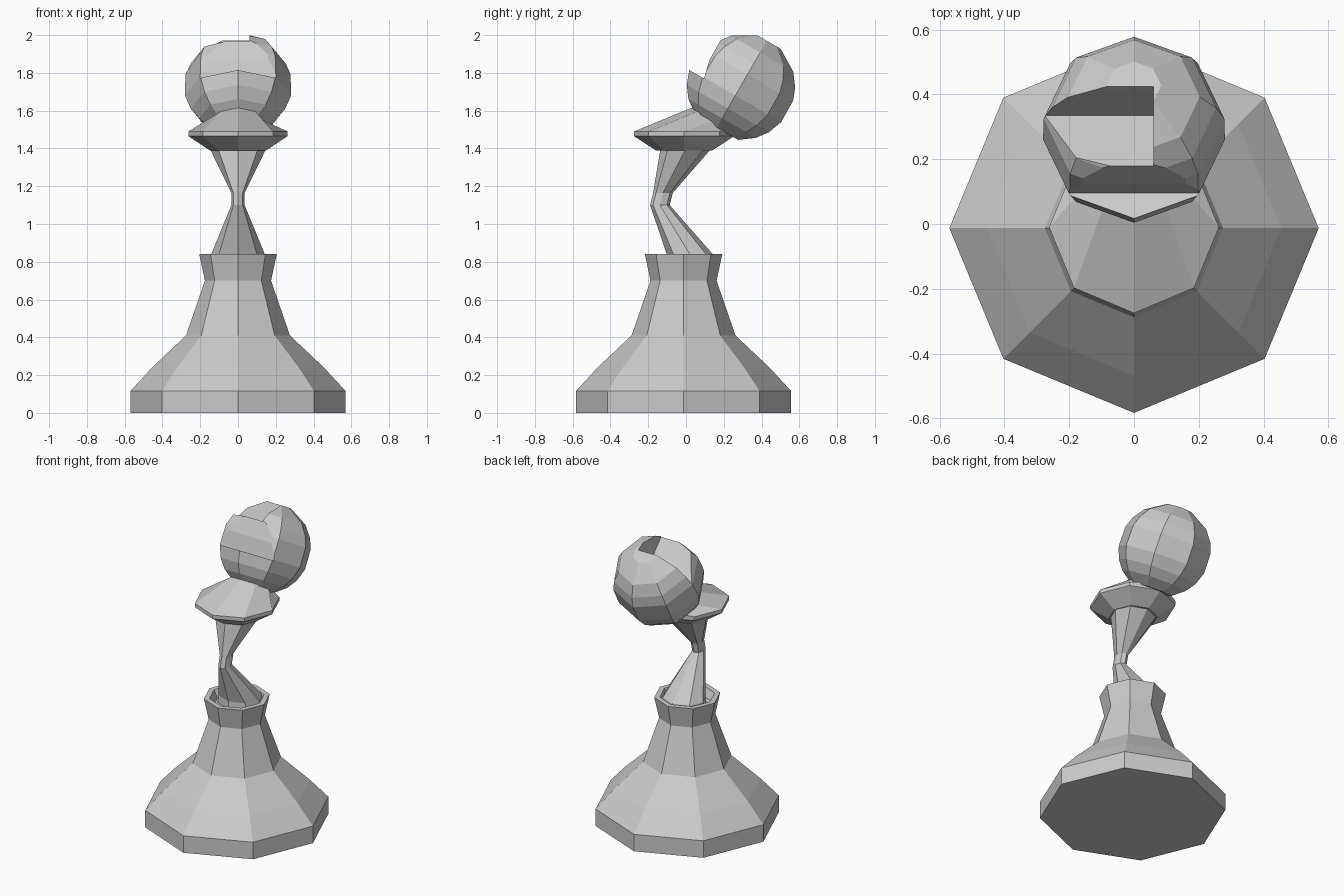
import bpy, bmesh
from math import sin, cos, pi, radians
from mathutils import Matrix, Vector

if "Cube" in bpy.data.objects:
    bpy.data.objects.remove(bpy.data.objects["Cube"])


def finish(name, bm):
    bmesh.ops.recalc_face_normals(bm, faces=bm.faces)
    mesh = bpy.data.meshes.new(name)
    bm.to_mesh(mesh)
    bm.free()
    ob = bpy.data.objects.new(name, mesh)
    bpy.context.collection.objects.link(ob)
    return ob


def loft(name, rings):
    """Eight-sided skin through rings given as (y, z, rx, ry, backward tilt in degrees)."""
    bm = bmesh.new()
    loops = []
    for y, z, rx, ry, tilt in rings:
        rot = Matrix.Rotation(-radians(tilt), 3, 'X')
        loops.append([bm.verts.new(rot @ Vector((rx * cos(k * pi / 4), ry * sin(k * pi / 4), 0))
                                   + Vector((0, y, z))) for k in range(8)])
    for a, b in zip(loops, loops[1:]):
        for k in range(8):
            j = (k + 1) % 8
            bm.faces.new((a[k], a[j], b[j], b[k]))
    bm.faces.new(loops[0])
    bm.faces.new(loops[-1])
    return finish(name, bm)


def prism(name, outline, x0, x1):
    """Side outline (y, z) extruded along x."""
    bm = bmesh.new()
    a, b = [[bm.verts.new((x, y, z)) for y, z in outline] for x in (x0, x1)]
    bm.faces.new(a)
    bm.faces.new(b)
    for k in range(len(a)):
        j = (k + 1) % len(a)
        bm.faces.new((a[k], a[j], b[j], b[k]))
    return finish(name, bm)


# Flared base with a recessed cup in its top
base = [(0, .57), (.115, .57), (.24, .455), (.41, .275), (.70, .175),
        (.84, .205), (.84, .17), (.79, .145)]
loft("base", [(-.013, z, r, r, 0) for z, r in base])

# Bent, pinched stem
loft("stem", [(.03, .77, .155, .135, 0), (.02, .84, .142, .122, 0),
              (-.138, 1.10, .035, .052, 0), (-.122, 1.165, .035, .052, 0),
              (.0, 1.40, .15, .135, 0)])

# Collar whose upper side leans back to carry the head
loft("collar", [(-.01, 1.39, .15, .15, 0), (-.01, 1.465, .262, .265, 0),
                (-.01, 1.49, .262, .265, 0), (.14, 1.55, .13, .13, 30)])

# Faceted head, turned around an axis tilted back by 30 degrees
R, cy, cz = .287, .291, 1.732
head = []
for deg in (17, 45, 62, 76, 102, 119, 134, 153):
    d, r = R * cos(radians(deg)), R * sin(radians(deg))
    head.append((cy + d * sin(pi / 6), cz + d * cos(pi / 6), r, r, 30))
head = loft("head", head)

# Front lip step and diagonal slit cut from the head
cutters = [
    prism("lip_cutter", [(.095, 1.77), (.125, 1.87), (.19, 1.985), (.2, 2.1),
                         (-.2, 2.1), (-.2, 1.94)], -.4, .4),
    prism("slit_cutter", [(.335, 1.80), (.455, 2.03), (.12, 2.03)], -.4, .06),
]
for c in cutters:
    c.hide_render = True
    c.hide_set(True)
    m = head.modifiers.new(c.name, 'BOOLEAN')
    m.operation = 'DIFFERENCE'
    m.solver = 'EXACT'
    m.object = c
